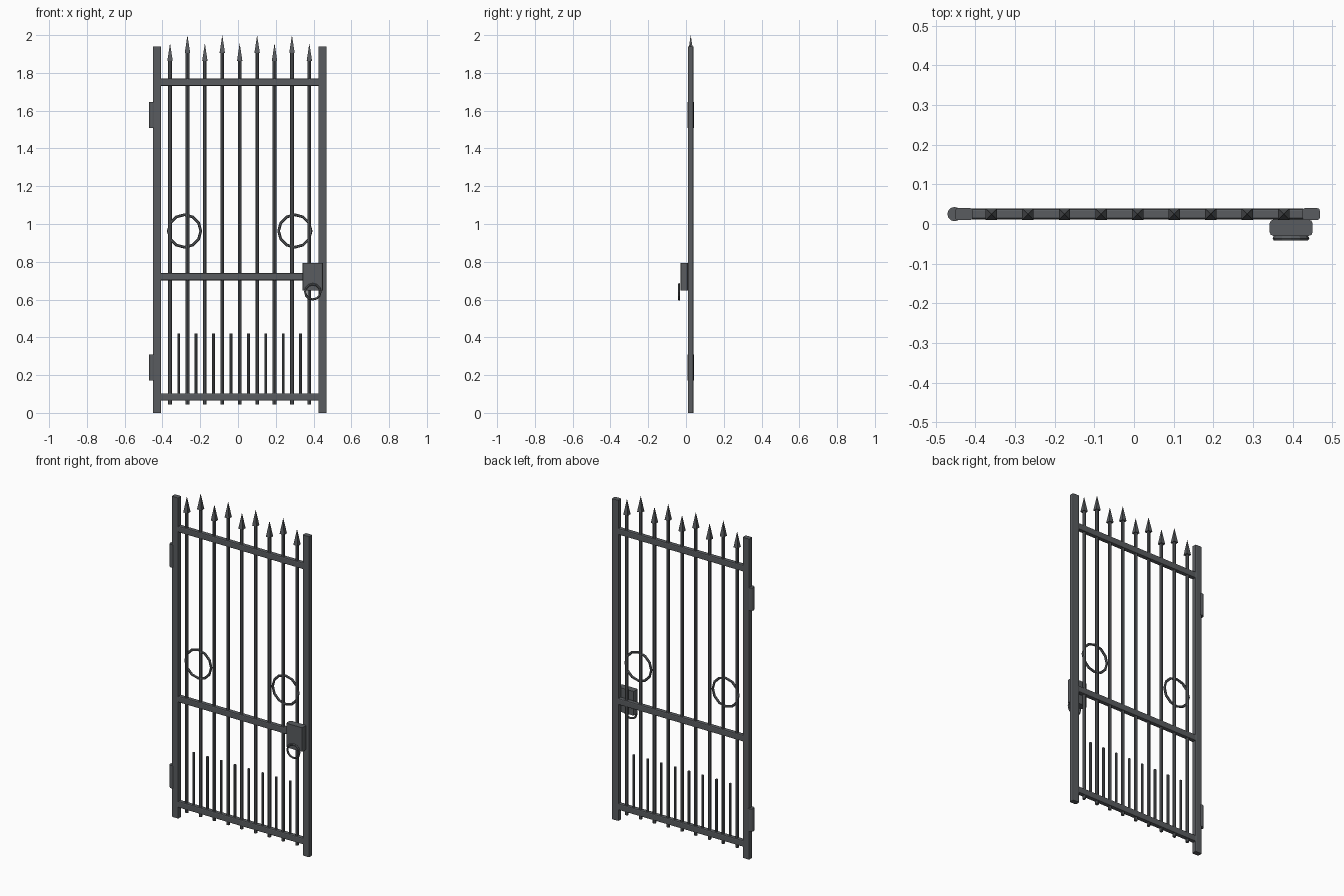
import bpy, bmesh, math
from mathutils import Vector

if "Cube" in bpy.data.objects:
    bpy.data.objects.remove(bpy.data.objects["Cube"])

Y = 0.025      # centre plane of the gate
MID = 0.009    # horizontal centre between the posts

# Dark iron
iron = bpy.data.materials.new("dark_iron")
iron.diffuse_color = (0.10, 0.107, 0.115, 1)
iron.use_nodes = True
iron.node_tree.nodes["Principled BSDF"].inputs["Base Color"].default_value = iron.diffuse_color


def chamfered_bar(name, lo, hi, axis, bevel):
    """Box from lo to hi whose edges parallel to one axis are chamfered."""
    bm = bmesh.new()
    bmesh.ops.create_cube(bm, size=1)
    for v in bm.verts:
        v.co = Vector([(lo[i] + hi[i]) / 2 + v.co[i] * (hi[i] - lo[i]) for i in range(3)])
    edges = [e for e in bm.edges
             if abs(e.verts[0].co[axis] - e.verts[1].co[axis]) > 1e-5]
    bmesh.ops.bevel(bm, geom=edges, offset=bevel, segments=2, profile=0.5, affect='EDGES')
    mesh = bpy.data.meshes.new(name)
    bm.to_mesh(mesh)
    bm.free()
    mesh.materials.append(iron)
    ob = bpy.data.objects.new(name, mesh)
    bpy.context.collection.objects.link(ob)
    return ob


def finish(name):
    ob = bpy.context.object
    ob.name = name
    ob.data.materials.append(iron)


def rod(name, x, z0, z1, r, sides=8, tip=None, turn=0.0):
    """Upright cylinder, or a cone when tip is given."""
    bpy.ops.mesh.primitive_cone_add(vertices=sides, radius1=r, radius2=r if tip is None else tip,
                                    depth=z1 - z0, location=(x, Y, (z0 + z1) / 2),
                                    rotation=(0, 0, turn))
    finish(name)


def ring(name, x, y, z, major, minor, seg):
    bpy.ops.mesh.primitive_torus_add(major_radius=major, minor_radius=minor,
                                     major_segments=seg, minor_segments=6,
                                     location=(x, y, z), rotation=(math.pi / 2, 0, 0))
    finish(name)


# Side posts
for name, x in (("left_post", MID - 0.438), ("right_post", MID + 0.438)):
    chamfered_bar(name, (x - 0.022, Y - 0.015, 0), (x + 0.022, Y + 0.015, 1.94), 2, 0.006)

# Horizontal rails
for name, z in (("bottom_rail", 0.084), ("middle_rail", 0.721), ("top_rail", 1.75)):
    chamfered_bar(name, (MID - 0.418, Y - 0.0135, z - 0.0195),
                  (MID + 0.418, Y + 0.0135, z + 0.0195), 0, 0.006)

# Long bars with alternating spear tips
for i in range(9):
    x = MID + (i - 4) * 0.0922
    tip = 2.0 if i % 2 else 1.957
    rod("long_bar", x, 0.045, tip - 0.09, 0.0098)
    rod("spear_tip", x, tip - 0.095, tip, 0.0205, 4, 0.0, math.pi / 4)

# Short bars between the long ones
for i in range(8):
    rod("short_bar", MID + (i - 3.5) * 0.0922, 0.084, 0.42, 0.0075)

# Decorative rings
for s in (-1, 1):
    ring("ornament_ring", MID + s * 0.292, Y, 0.963, 0.086, 0.0075, 12)

# Hinge barrels
for z in (0.172, 1.509):
    rod("hinge", -0.453, z, z + 0.138, 0.018, 12)

# Lock box and pull ring
chamfered_bar("lock_box", (0.342, -0.03, 0.648), (0.451, 0.011, 0.794), 2, 0.01)
ring("pull_ring", 0.396, -0.036, 0.641, 0.0405, 0.006, 12)
